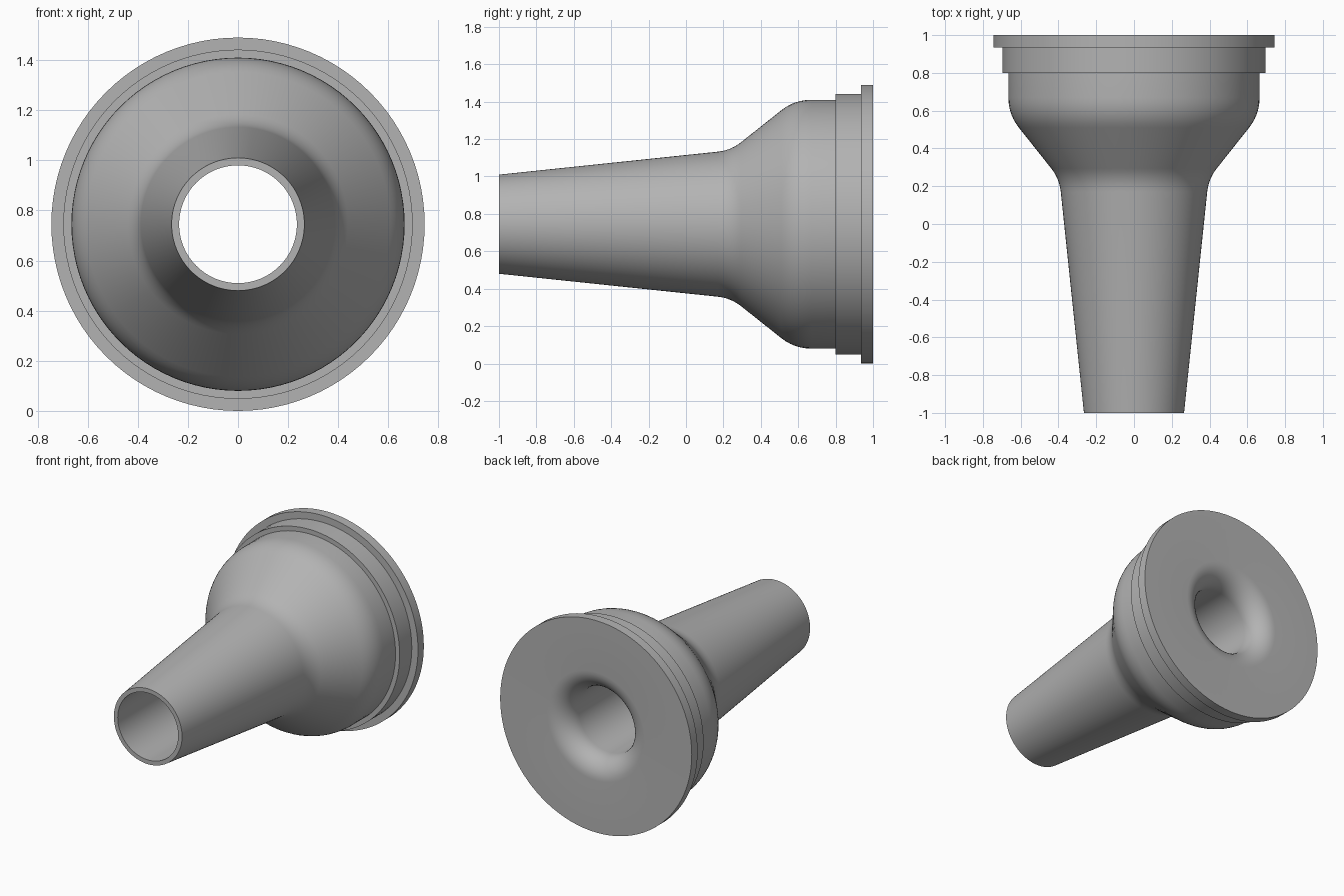
import bpy
import bmesh
import math
from mathutils import Vector, Matrix

cube = bpy.data.objects.get("Cube")
if cube:
    bpy.data.objects.remove(cube)

SEGMENTS = 96
AXIS_HEIGHT = 0.745


def make_material(name, rgb):
    mat = bpy.data.materials.new(name)
    mat.use_nodes = True
    mat.diffuse_color = (*rgb, 1)
    mat.node_tree.nodes["Principled BSDF"].inputs["Base Color"].default_value = (*rgb, 1)
    return mat


def soften(before, corner, after, length, steps=6):
    """Round a profile corner with a quadratic blend tangent to both sides."""
    a, b, c = Vector(before), Vector(corner), Vector(after)
    p = b + (a - b).normalized() * length
    q = b + (c - b).normalized() * length
    return [tuple(p * (1 - t) ** 2 + b * 2 * t * (1 - t) + q * t ** 2)
            for t in (i / steps for i in range(steps + 1))]


def revolve(name, profile, mat):
    """Spin a closed (y, radius) profile about the horizontal y axis."""
    bm = bmesh.new()
    verts = [bm.verts.new((0, y, r)) for y, r in profile]
    edges = [bm.edges.new((v, verts[(i + 1) % len(verts)])) for i, v in enumerate(verts)]
    bmesh.ops.spin(bm, geom=verts + edges, cent=(0, 0, 0), axis=(0, 1, 0),
                   angle=math.tau, steps=SEGMENTS)
    bmesh.ops.remove_doubles(bm, verts=bm.verts, dist=0.0001)
    bmesh.ops.recalc_face_normals(bm, faces=bm.faces)
    bm.transform(Matrix.Translation((0, 0, AXIS_HEIGHT)))
    mesh = bpy.data.meshes.new(name)
    bm.to_mesh(mesh)
    bm.free()
    mesh.materials.append(mat)
    obj = bpy.data.objects.new(name, mesh)
    bpy.context.collection.objects.link(obj)
    bpy.ops.object.select_all(action="DESELECT")
    obj.select_set(True)
    bpy.context.view_layer.objects.active = obj
    bpy.ops.object.shade_smooth_by_angle(angle=math.radians(30))
    return obj


# Tapered tube, shoulder cone and stepped flange
tip, neck, shoulder, body_end = (-1, 0.265), (0.24, 0.395), (0.58, 0.665), (0.8, 0.665)
outer = [tip]
outer += soften(tip, neck, shoulder, 0.07)
outer += soften(neck, shoulder, body_end, 0.09)
outer += [body_end, (0.8, 0.697), (0.935, 0.697), (0.935, 0.745), (1, 0.745)]

# Rounded mouth at the back leading into a straight bore
BORE, ROUND = 0.235, 0.145
mouth = [(1 - ROUND + ROUND * math.cos(a), BORE + ROUND - ROUND * math.sin(a))
         for a in (math.radians(i * 9) for i in range(11))]

grey = make_material("plain grey", (0.45, 0.45, 0.45))
revolve("flanged_nozzle", outer + mouth + [(-1, BORE)], grey)
